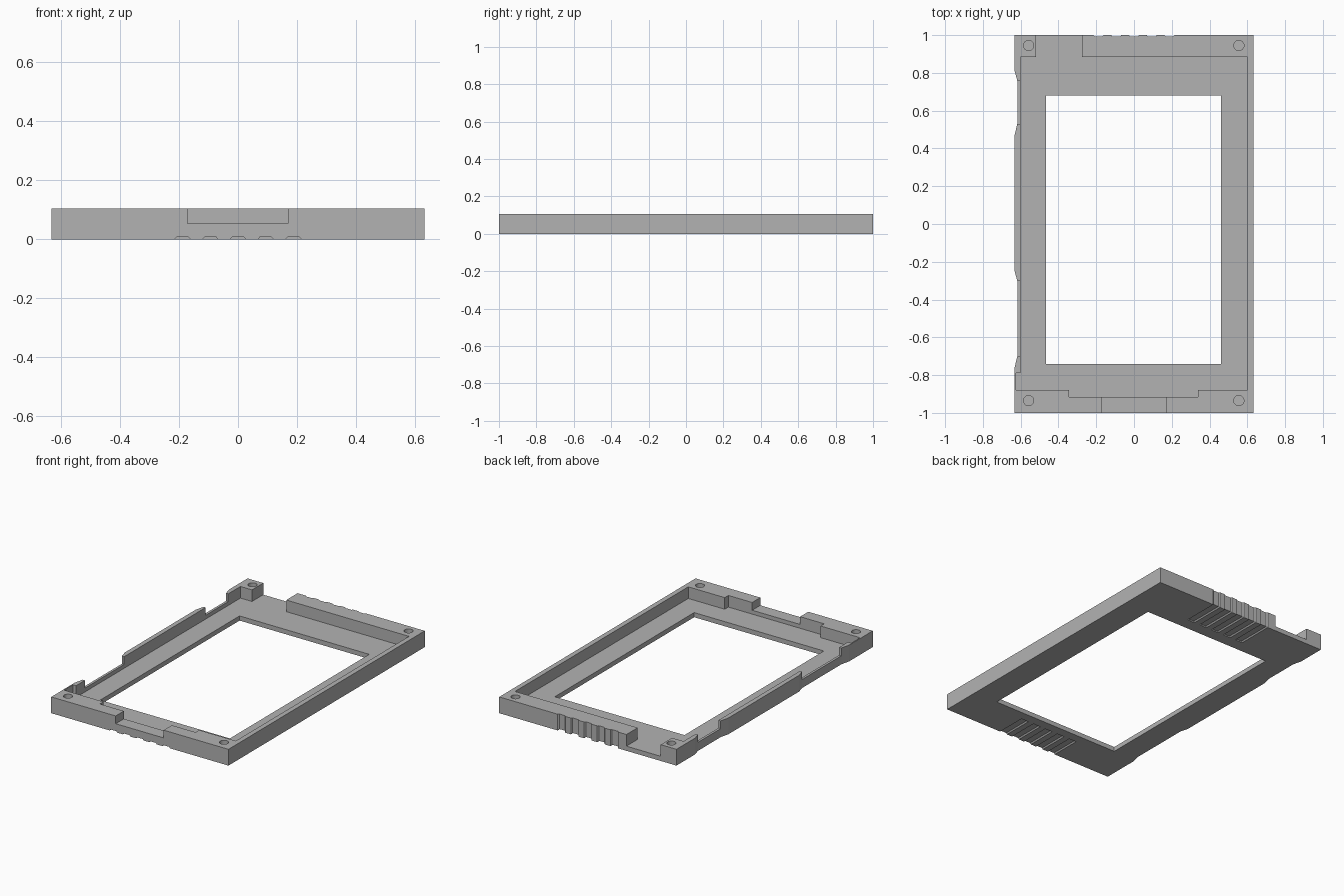
import bpy, bmesh, math
from mathutils import Vector

cube = bpy.data.objects.get("Cube")
if cube:
    bpy.data.objects.remove(cube, do_unlink=True)

W, L, H = 0.632, 1.0, 0.105      # half width, half length, height
FLOOR, LOW = 0.03, 0.055         # floor thickness, lowered wall height
OVER = 0.05                      # cutter overshoot

grey = bpy.data.materials.new("plain grey")
grey.use_nodes = True
grey.diffuse_color = (0.45, 0.45, 0.45, 1)
grey.node_tree.nodes["Principled BSDF"].inputs["Base Color"].default_value = grey.diffuse_color


def prism(name, points, lo, hi, axis="z"):
    """Extrude a 2D outline along z (points are x, y) or y (points are x, z)."""
    place = (lambda a, b, t: (a, b, t)) if axis == "z" else (lambda a, b, t: (a, t, b))
    bm = bmesh.new()
    face = bm.faces.new([bm.verts.new(place(a, b, lo)) for a, b in points])
    grown = bmesh.ops.extrude_face_region(bm, geom=[face])
    verts = [g for g in grown["geom"] if isinstance(g, bmesh.types.BMVert)]
    bmesh.ops.translate(bm, verts=verts, vec=Vector(place(0, 0, hi - lo)))
    bmesh.ops.recalc_face_normals(bm, faces=bm.faces)
    mesh = bpy.data.meshes.new(name)
    bm.to_mesh(mesh)
    bm.free()
    mesh.materials.append(grey)
    ob = bpy.data.objects.new(name, mesh)
    bpy.context.collection.objects.link(ob)
    return ob


def rect(x0, x1, y0, y1):
    return [(x0, y0), (x1, y0), (x1, y1), (x0, y1)]


def cut(points, lo, hi, axis="z"):
    """Subtract a prism from the tray and discard the cutter."""
    tool = prism("cutter", points, lo, hi, axis)
    tool.hide_render = True
    mod = tray.modifiers.new("cut", "BOOLEAN")
    mod.operation, mod.solver, mod.object = "DIFFERENCE", "EXACT", tool
    bpy.context.view_layer.objects.active = tray
    bpy.ops.object.modifier_apply(modifier=mod.name)
    bpy.data.objects.remove(tool, do_unlink=True)


# Outer block, with two shallow chamfered recesses along the right side
recesses = [(0.76, 0.53), (-0.30, -0.70)]
outline = [(-W, -L), (W, -L), (W, L), (-W, L)]
for top, bottom in recesses:
    outline += [(-W, top + 0.05), (-W + 0.014, top),
                (-W + 0.014, bottom), (-W, bottom - 0.06)]
tray = prism("tray_frame", outline, 0, H)

# Inner pocket, stepped along the front and at the right front corner
pocket = [(0.6, 0.885), (-0.602, 0.885), (-0.602, -0.79), (-0.624, -0.79),
          (-0.624, -0.88), (-0.343, -0.88), (-0.343, -0.917), (0.34, -0.917),
          (0.34, -0.88), (0.6, -0.88)]
cut(pocket, FLOOR, H + OVER)

# Window through the floor
cut(rect(-0.465, 0.46, -0.74, 0.68), -OVER, H)

# Front notch, back gap and the lowered stretches of the right wall
cut(rect(-0.172, 0.17, -L - OVER, -0.9), LOW, H + OVER)
cut(rect(-0.52, -0.275, 0.87, L + OVER), FLOOR, H + OVER)
for top, bottom in recesses:
    cut(rect(-W - OVER, -0.59, bottom, top), LOW, H + OVER)

# Blind screw holes in the corners
for x in (-0.558, 0.555):
    for y in (-0.935, 0.945):
        ring = [math.tau * i / 24 for i in range(24)]
        cut([(x + 0.027 * math.cos(a), y + 0.027 * math.sin(a)) for a in ring],
            FLOOR, H + OVER)

# Grip grooves: under both ends and up the back face
for i in range(-2, 3):
    c = i * 0.094

    def groove(surface, inward):
        deep, out = surface + inward * 0.008, surface - inward * 0.008
        return [(c - 0.034, out), (c + 0.034, out), (c + 0.02, deep), (c - 0.02, deep)]

    cut(groove(0, 1), -L - OVER, -0.8, "y")
    cut(groove(0, 1), 0.76, L + OVER, "y")
    cut(groove(L, -1), -OVER, H + OVER)
